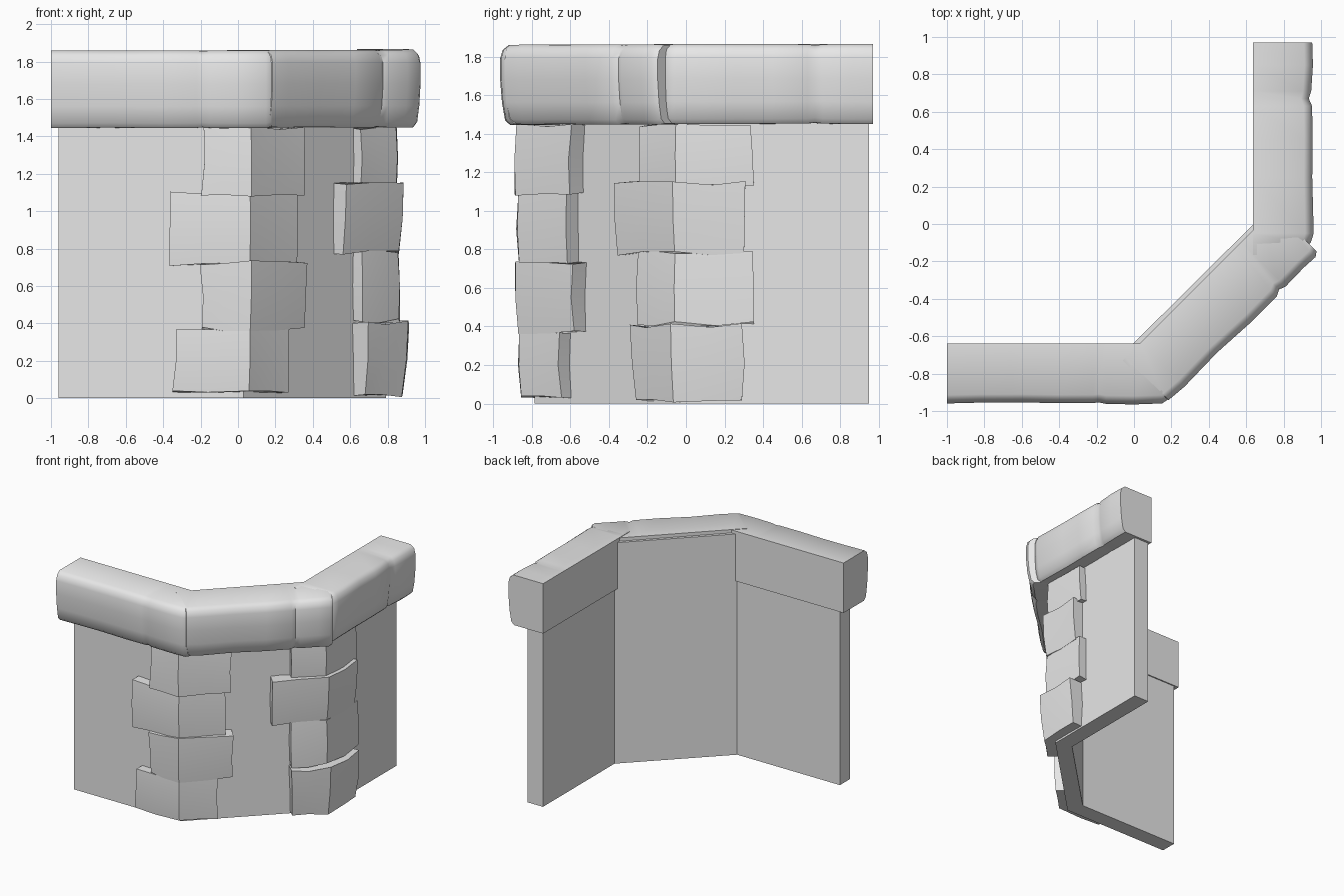
import bpy, bmesh, math, random
from mathutils import Vector

random.seed(4)
if "Cube" in bpy.data.objects:
    bpy.data.objects.remove(bpy.data.objects["Cube"])

grey = bpy.data.materials.new("plain_grey")
grey.use_nodes = True
GREY = (0.8, 0.8, 0.8, 1)
grey.diffuse_color = GREY
grey.node_tree.nodes["Principled BSDF"].inputs["Base Color"].default_value = GREY


def jit(r):
    return random.uniform(-r, r)


def finish(name, bm, smooth=True):
    bmesh.ops.recalc_face_normals(bm, faces=bm.faces[:])
    mesh = bpy.data.meshes.new(name)
    bm.to_mesh(mesh)
    bm.free()
    mesh.materials.append(grey)
    ob = bpy.data.objects.new(name, mesh)
    bpy.context.collection.objects.link(ob)
    if smooth:
        bpy.ops.object.select_all(action='DESELECT')
        ob.select_set(True)
        bpy.context.view_layer.objects.active = ob
        bpy.ops.object.shade_smooth_by_angle(angle=math.radians(42))
    return ob


def loft(bm, rings):
    """Skin a list of closed rings and cap both ends."""
    loops = [[bm.verts.new(p) for p in ring] for ring in rings]
    n = len(loops[0])
    for a, b in zip(loops, loops[1:]):
        for i in range(n):
            j = (i + 1) % n
            bm.faces.new((a[i], a[j], b[j], b[i]))
    bm.faces.new(loops[0])
    bm.faces.new(loops[-1])


# Thin folded wall behind the stones
outer = [Vector(p) for p in ((-0.96, -0.785), (0.03, -0.785), (0.79, -0.03), (0.79, 0.95))]
inner = [Vector(p) for p in ((-0.96, -0.65), (-0.015, -0.65), (0.65, 0.01), (0.65, 0.95))]
bm = bmesh.new()
loft(bm, [[(o.x, o.y, 0), (o.x, o.y, 1.835), (i.x, i.y, 1.835), (i.x, i.y, 0)]
          for o, i in zip(outer, inner)])
finish("wall", bm, smooth=False)

# Rounded coping beams along the wall top: (outward share, height)
PROFILE = [(0, 1.445), (0.84, 1.445), (0.92, 1.47), (0.97, 1.56), (1, 1.68),
           (1, 1.79), (0.96, 1.835), (0.86, 1.86), (0, 1.86)]


def beam(name, origin, along, depth, stations, lift):
    along = Vector(along).normalized()
    out = Vector((along.y, -along.x))
    rings = []
    for t, size in stations:
        d = depth * size + jit(0.005)
        ring = []
        for u, z in PROFILE:
            p = Vector(origin) + along * t + out * (u * d)
            zz = 1.65 + (z - 1.65) * (1 - (1 - size) * 0.6 * u) + lift
            ring.append((p.x, p.y, zz))
        rings.append(ring)
    bm = bmesh.new()
    loft(bm, rings)
    finish(name, bm)


beam("front_beam", (-1, -0.64), (1, 0), 0.322,
     [(0, 1), (0.18, 0.99), (0.34, 0.98), (0.39, 0.985), (0.6, 1), (0.78, 0.99),
      (0.81, 0.96), (0.85, 0.99), (1.0, 1), (1.15, 1), (1.18, 0.93)], 0)
beam("corner_beam", (0, -0.67), (1, 1), 0.336,
     [(-0.085, 0.86), (-0.06, 0.97), (0.05, 1), (0.3, 0.98), (0.55, 1), (0.74, 1),
      (0.775, 0.95), (0.81, 0.99), (0.95, 1), (1.035, 1.01), (1.06, 0.95)], 0.003)
beam("side_beam", (0.635, -0.15), (0, 1), 0.322,
     [(-0.015, 0.72), (0.05, 0.95), (0.1, 1), (0.4, 1), (0.6, 0.99), (0.78, 0.98),
      (0.82, 0.93), (0.86, 0.98), (1.0, 1), (1.12, 1)], 0.006)


# Corner stones, each wrapped round a fold of the wall
def stone(name, k, z0, z1, left, right, bottom_out, top_out):
    c = outer[k]
    d0 = (outer[k] - outer[k - 1]).normalized()
    d1 = (outer[k + 1] - outer[k]).normalized()
    n0, n1 = Vector((d0.y, -d0.x)), Vector((d1.y, -d1.x))
    mitre = (n0 + n1) / (1 + n0.dot(n1))
    rings = []
    for f in (0, 0.5, 1):
        z = z0 + (z1 - z0) * f
        o = bottom_out + (top_out - bottom_out) * f + (0.008 if f == 0.5 else 0)
        a, b = left + jit(0.012), right + jit(0.012)
        pts = [c - d0 * a + n0 * o, c - d0 * a / 2 + n0 * (o + jit(0.006)),
               c + mitre * o,
               c + d1 * b / 2 + n1 * (o + jit(0.006)), c + d1 * b + n1 * o,
               c + d1 * b - n1 * 0.05, c - mitre * 0.05, c - d0 * a - n0 * 0.05]
        rings.append([(p.x, p.y, z + (jit(0.012) if f != 0.5 else 0)) for p in pts])
    bm = bmesh.new()
    loft(bm, rings)
    sharp = [e for e in bm.edges if e.calc_face_angle(0) > 0.6]
    bmesh.ops.bevel(bm, geom=sharp, offset=0.036, segments=3, profile=0.5,
                    affect='EDGES', clamp_overlap=True)
    finish(name, bm)


# (bottom, top, left reach, right reach, bottom and top projection)
FRONT_STONES = [(0.03, 0.37, 0.37, 0.26, 0.07, 0.08), (0.37, 0.725, 0.225, 0.37, 0.085, 0.1),
                (0.71, 1.1, 0.40, 0.33, 0.08, 0.085), (1.09, 1.44, 0.22, 0.36, 0.1, 0.095)]
SIDE_STONES = [(0.01, 0.405, 0.24, 0.33, 0.085, 0.12), (0.415, 0.79, 0.24, 0.38, 0.07, 0.065),
               (0.78, 1.145, 0.40, 0.335, 0.07, 0.095), (1.13, 1.44, 0.245, 0.375, 0.055, 0.055)]
for label, k, rows in (("front", 1, FRONT_STONES), ("side", 2, SIDE_STONES)):
    for i, row in enumerate(rows):
        stone(f"{label}_corner_stone_{i + 1}", k, *row)
